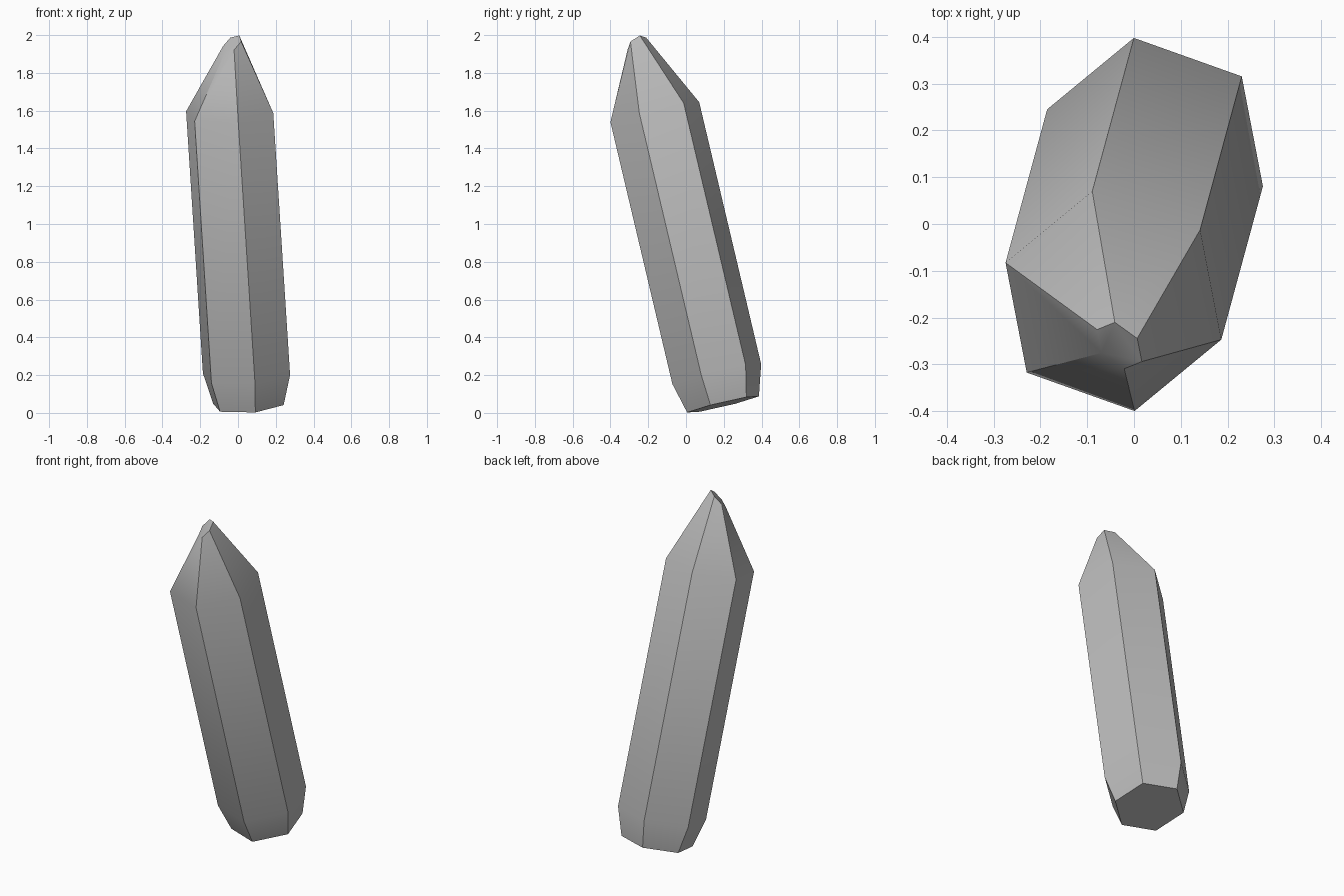
import bpy, bmesh, math
from mathutils import Vector, Quaternion

cube = bpy.data.objects.get("Cube")
if cube:
    bpy.data.objects.remove(cube, do_unlink=True)

SIDES = 6
GREY = (0.5, 0.5, 0.5, 1)


def make_material(name, colour):
    mat = bpy.data.materials.new(name)
    mat.use_nodes = True
    mat.diffuse_color = colour
    mat.node_tree.nodes["Principled BSDF"].inputs["Base Color"].default_value = colour
    return mat


def add_ring(bm, centre, radius, normal, toward):
    """Regular polygon around centre, first corner pointing along toward."""
    normal = Vector(normal).normalized()
    spoke = Vector(toward)
    spoke = (spoke - normal * spoke.dot(normal)).normalized() * radius
    return [bm.verts.new(Vector(centre) + Quaternion(normal, math.tau * i / SIDES) @ spoke)
            for i in range(SIDES)]


# Crystal shaft leans along one axis; the broken tip is cut at its own slant
foot, shoulder = Vector((0.045, 0.163, 0.205)), Vector((-0.044, -0.165, 1.592))
axis = shoulder - foot
corner = (0.045, -0.235, -0.05)

bm = bmesh.new()
rings = [
    add_ring(bm, (0.055, 0.196, 0.045), 0.198, axis, corner),
    add_ring(bm, foot, 0.245, axis, corner),
    add_ring(bm, shoulder, 0.245, axis, corner),
    add_ring(bm, (-0.031, -0.26, 1.954), 0.06, (-0.54, -0.53, 0.65), (0.17, -0.83, -0.54)),
]

# Side facets between neighbouring rings, then the two end caps
for low, high in zip(rings, rings[1:]):
    for i in range(SIDES):
        j = (i + 1) % SIDES
        bm.faces.new((low[i], low[j], high[j], high[i]))
bm.faces.new(reversed(rings[0]))
bm.faces.new(rings[-1])
bmesh.ops.recalc_face_normals(bm, faces=bm.faces)

mesh = bpy.data.meshes.new("crystal")
bm.to_mesh(mesh)
bm.free()
mesh.materials.append(make_material("stone grey", GREY))
crystal = bpy.data.objects.new("crystal", mesh)
bpy.context.collection.objects.link(crystal)

# Soft shoulder and foot bends, crisp long edges
bpy.context.view_layer.objects.active = crystal
crystal.select_set(True)
bpy.ops.object.shade_smooth_by_angle(angle=math.radians(40))
